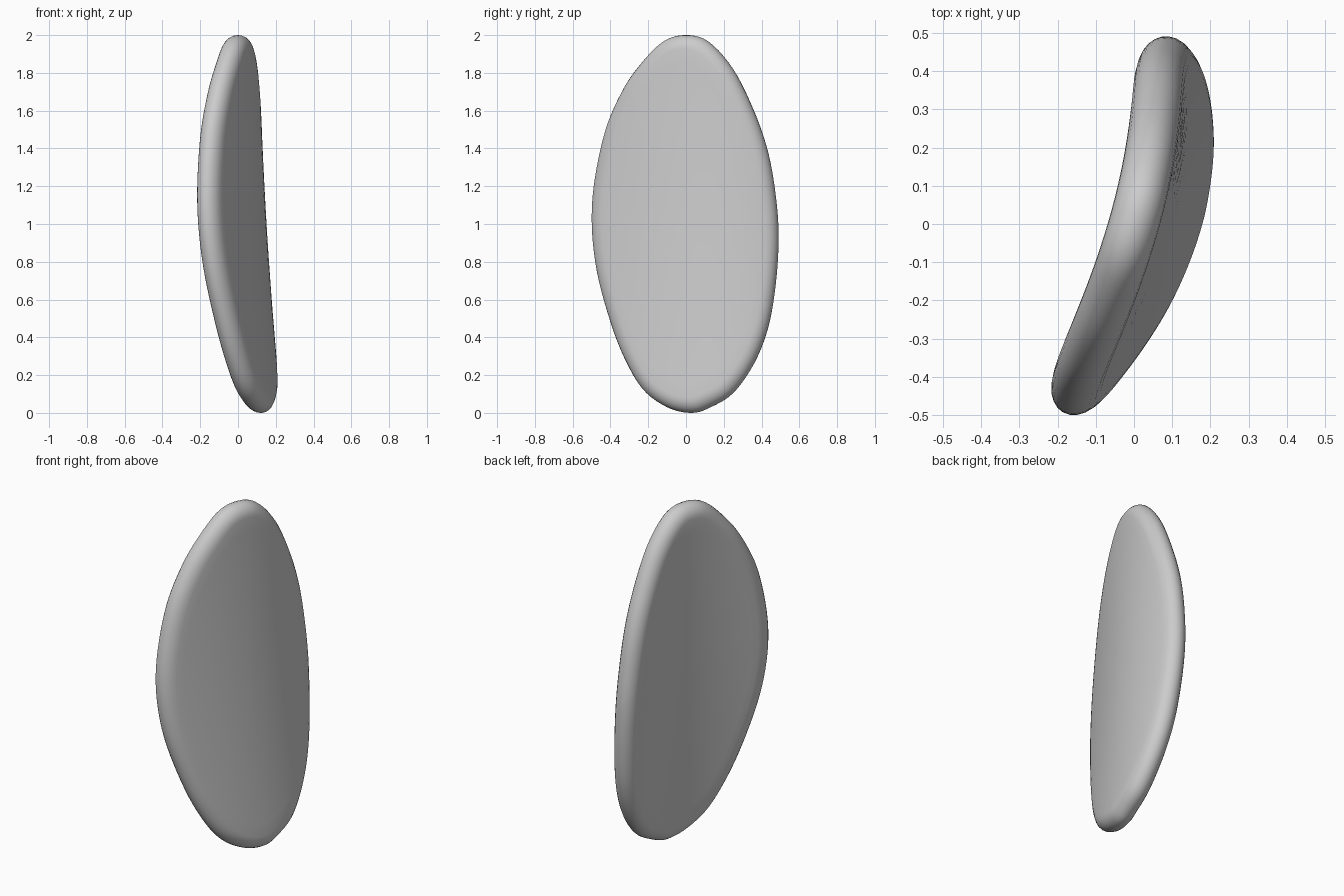
import bpy, bmesh, math
from mathutils import Vector

if "Cube" in bpy.data.objects:
    bpy.data.objects.remove(bpy.data.objects["Cube"])

# Oval outline in the side plane (y, z), anticlockwise order not required
OUTLINE = [(0, 2), (.12, 1.965), (.25, 1.82), (.36, 1.6), (.435, 1.38), (.475, 1.15),
           (.49, .93), (.475, .68), (.435, .45), (.36, .26), (.25, .105), (.13, .03),
           (.03, 0), (-.1, .03), (-.23, .13), (-.34, .33), (-.425, .58), (-.475, .8),
           (-.493, 1.03), (-.475, 1.25), (-.42, 1.5), (-.34, 1.69), (-.25, 1.83), (-.12, 1.965)]
HALF = 0.066      # half thickness
ROUND = 0.075     # depth of the rounded rim
STEPS = 5


def smooth_loop(pts):
    """Closed Catmull-Rom curve through the points."""
    p = [Vector(q) for q in pts]
    n, out = len(p), []
    for i in range(n):
        a, b, c, d = (p[(i + k) % n] for k in (-1, 0, 1, 2))
        for s in range(STEPS):
            t = s / STEPS
            out.append(0.5 * (2 * b + (c - a) * t + (2 * a - 5 * b + 4 * c - d) * t * t
                              + (3 * b - a - 3 * c + d) * t ** 3))
    return out


def sheet(y, z, offset):
    """Point on the curved, leaning middle surface, moved along its normal."""
    w = z - 1
    x = .058 + .285 * y - .39 * y * y - .125 * y ** 3 - .02 - .06 * w + .02 * w * w
    dy = .285 - .78 * y - .375 * y * y
    dz = -.06 + .04 * w
    return Vector((x, y, z)) + offset * Vector((1, -dy, -dz)).normalized()


loop = smooth_loop(OUTLINE)
N = len(loop)
inward = []
for i in range(N):
    t = (loop[(i + 1) % N] - loop[i - 1]).normalized()
    inward.append(Vector((t.y, -t.x)))

# Rings: front face, around the rim, back face
inner = [loop[i] + inward[i] * ROUND for i in range(N)]
mid = Vector((0, 1))
rings = []
scales = (.1, .25, .4, .55, .7, .82, .92)
rings += [([mid + (q - mid) * s for q in inner], HALF) for s in scales]
for k in range(13):
    a = math.pi * k / 12
    rings.append(([loop[i] + inward[i] * ROUND * (1 - math.sin(a)) for i in range(N)],
                  HALF * math.cos(a)))
rings += [([mid + (q - mid) * s for q in inner], -HALF) for s in reversed(scales)]

bm = bmesh.new()
rows = [[bm.verts.new(sheet(q.x, q.y, off)) for q in pts] for pts, off in rings]
for r0, r1 in zip(rows, rows[1:]):
    for i in range(N):
        j = (i + 1) % N
        bm.faces.new((r0[i], r0[j], r1[j], r1[i]))
for row, off in ((rows[0], HALF), (rows[-1], -HALF)):
    c = bm.verts.new(sheet(0, 1, off))
    for i in range(N):
        bm.faces.new((c, row[i], row[(i + 1) % N]))
bmesh.ops.recalc_face_normals(bm, faces=bm.faces)
for f in bm.faces:
    f.smooth = True

mesh = bpy.data.meshes.new("curved_oval_panel")
bm.to_mesh(mesh)
bm.free()
panel = bpy.data.objects.new("curved_oval_panel", mesh)
bpy.context.collection.objects.link(panel)
